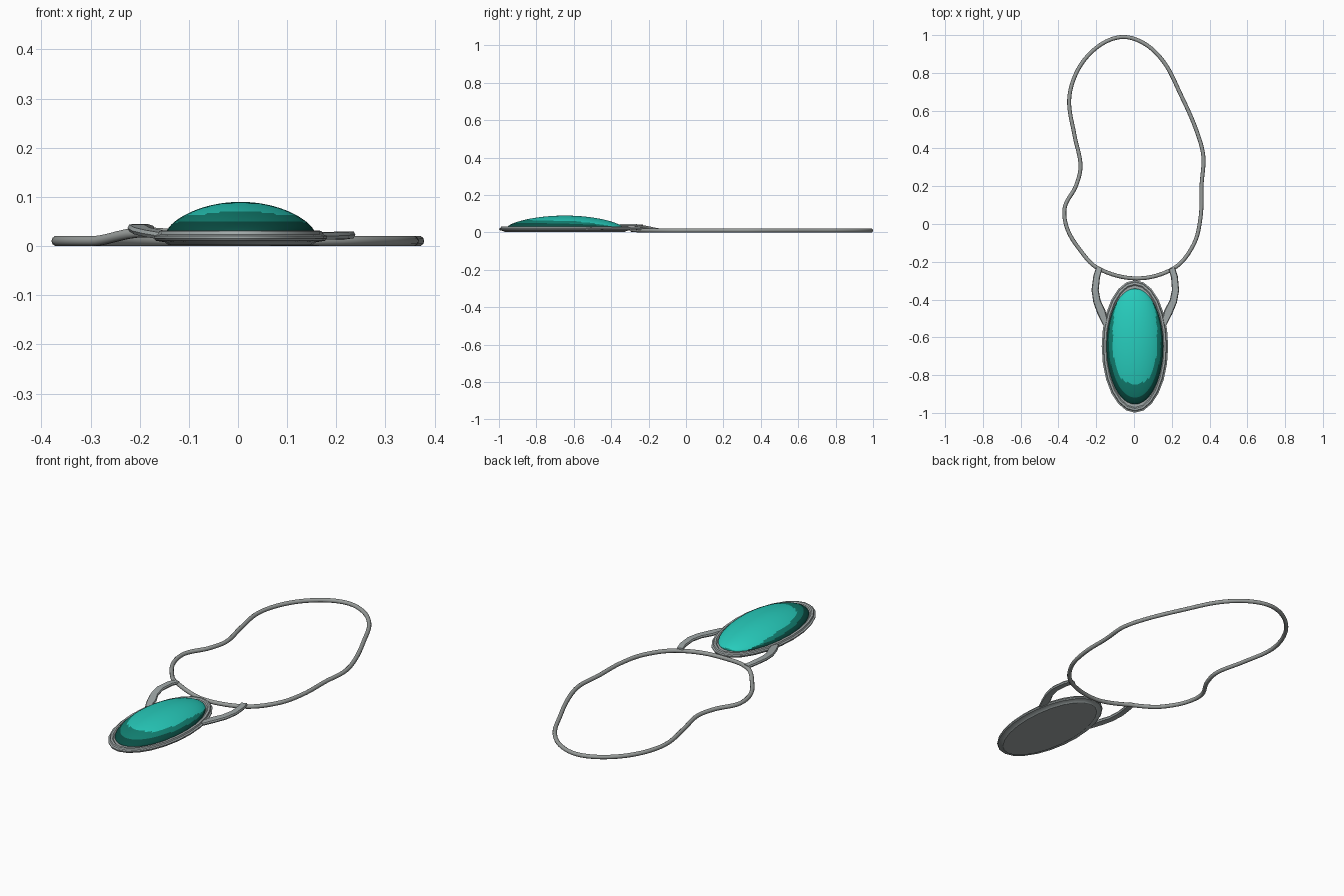
import bpy, bmesh, math
from mathutils import Vector

if "Cube" in bpy.data.objects:
    bpy.data.objects.remove(bpy.data.objects["Cube"])


def material(name, rgb):
    m = bpy.data.materials.new(name)
    m.diffuse_color = (*rgb, 1)
    m.use_nodes = True
    m.node_tree.nodes["Principled BSDF"].inputs["Base Color"].default_value = m.diffuse_color
    return m


STEEL = material("pale steel", (0.36, 0.40, 0.40))
CORD = material("grey cord", (0.31, 0.33, 0.32))
LIGHT = material("bright teal", (0.02, 0.60, 0.50))
MID = material("deep green", (0.006, 0.22, 0.17))
DARK = material("dark green", (0.003, 0.075, 0.058))

CX, CY = 0.005, -0.648      # pendant centre


def finish(name, bm, mats, angle=35):
    bmesh.ops.recalc_face_normals(bm, faces=bm.faces)
    me = bpy.data.meshes.new(name)
    bm.to_mesh(me)
    bm.free()
    for m in mats:
        me.materials.append(m)
    ob = bpy.data.objects.new(name, me)
    bpy.context.collection.objects.link(ob)
    bpy.ops.object.select_all(action='DESELECT')
    ob.select_set(True)
    bpy.context.view_layer.objects.active = ob
    bpy.ops.object.shade_smooth_by_angle(angle=math.radians(angle))
    return ob


def oval_stack(bm, rings, n):
    """Skin a stack of ovals (half width, half length, z), capping both ends."""
    loops = []
    for a, b, z in rings:
        loops.append([bm.verts.new((CX + a * math.cos(2 * math.pi * i / n),
                                    CY + b * math.sin(2 * math.pi * i / n), z))
                      for i in range(n)])
    for lo, hi in zip(loops, loops[1:]):
        for i in range(n):
            j = (i + 1) % n
            bm.faces.new((lo[i], lo[j], hi[j], hi[i]))
    bm.faces.new(loops[0])
    bm.faces.new(loops[-1])


# bezel: back plate, flange and stepped rim, as (inset, height)
profile = [(0.045, 0.002), (0.03, 0.002), (0.022, 0.008), (0.004, 0.011), (0, 0.016),
           (0, 0.021), (0.008, 0.024), (0.011, 0.031), (0.022, 0.032), (0.028, 0.027)]
bm = bmesh.new()
oval_stack(bm, [(0.176 - d, 0.351 - d, z) for d, z in profile], 24)
finish("bezel", bm, [STEEL], 30)

# domed stone with colour bands running out from the crown
bm = bmesh.new()
R = 26
rings = [(0.15, 0.306, 0.022)]
for k in range(R):
    r = math.cos(0.5 * math.pi * k / R)
    rings.append((0.15 * r, 0.306 * r, 0.03 + 0.06 * (1 - r * r) ** 0.7))
oval_stack(bm, rings, 72)
for f in bm.faces:
    c = f.calc_center_median()
    x = c.x - CX
    if abs(x / 0.117) ** 2.6 + abs((c.y + 0.597) / 0.25) ** 2.6 < 1:
        f.material_index = 0
    elif (x / 0.138) ** 2 + ((c.y + 0.628) / 0.287) ** 2 < 1:
        f.material_index = 1
    else:
        f.material_index = 2
finish("stone", bm, [LIGHT, MID, DARK], 60)


# flat arms joining the bezel to the cord: (x, y, z, width)
def arm(name, path, thick=0.014):
    bm = bmesh.new()
    sections = []
    for i, (x, y, z, w) in enumerate(path):
        a, b = path[max(i - 1, 0)], path[min(i + 1, len(path) - 1)]
        t = Vector((b[0] - a[0], b[1] - a[1], 0)).normalized()
        side = Vector((-t.y, t.x, 0)) * w / 2
        up = Vector((0, 0, thick / 2))
        c = Vector((x, y, z))
        sections.append([bm.verts.new(c + p) for p in
                         (side * 0.8 + up, side, side * 0.8 - up,
                          -side * 0.8 - up, -side, -side * 0.8 + up)])
    for s, e in zip(sections, sections[1:]):
        for i in range(6):
            j = (i + 1) % 6
            bm.faces.new((s[i], s[j], e[j], e[i]))
    bm.faces.new(sections[0])
    bm.faces.new(sections[-1])
    finish(name, bm, [STEEL], 25)


arm("left_arm", [(-0.185, -0.235, 0.034, 0.034), (-0.198, -0.28, 0.038, 0.036),
                 (-0.206, -0.35, 0.037, 0.038), (-0.196, -0.41, 0.031, 0.04),
                 (-0.173, -0.465, 0.026, 0.046), (-0.150, -0.53, 0.021, 0.03)])
arm("right_arm", [(0.200, -0.235, 0.020, 0.034), (0.214, -0.28, 0.022, 0.036),
                  (0.220, -0.35, 0.023, 0.038), (0.208, -0.41, 0.022, 0.04),
                  (0.182, -0.465, 0.021, 0.046), (0.158, -0.53, 0.020, 0.03)])

# cord: closed, irregular loop lying flat and lifting slightly at the left arm
points = [(-0.063, 0.99), (-0.19, 0.94), (-0.295, 0.82), (-0.343, 0.66), (-0.315, 0.47),
          (-0.283, 0.31), (-0.308, 0.20), (-0.366, 0.09), (-0.355, -0.02), (-0.295, -0.125),
          (-0.19, -0.235), (0.015, -0.288), (0.21, -0.235), (0.315, -0.11), (0.353, 0.04),
          (0.358, 0.21), (0.367, 0.36), (0.325, 0.51), (0.245, 0.69), (0.163, 0.85),
          (0.06, 0.952)]
cu = bpy.data.curves.new("cord", 'CURVE')
cu.dimensions = '3D'
cu.bevel_depth = 0.0105
cu.bevel_resolution = 3
cu.resolution_u = 8
sp = cu.splines.new('BEZIER')
sp.bezier_points.add(len(points) - 1)
sp.use_cyclic_u = True
n = len(points)
for i, p in enumerate(sp.bezier_points):
    x, y = points[i]
    z = {10: 0.028, 11: 0.012}.get(i, 0.0105)
    here = Vector((x, y, z))
    before, after = Vector(points[i - 1]), Vector(points[(i + 1) % n])
    t = (after - before).normalized()
    p.handle_left_type = p.handle_right_type = 'FREE'
    p.co = here
    din = (Vector((x, y)) - before).length / 3
    dout = (after - Vector((x, y))).length / 3
    p.handle_left = here - Vector((t.x, t.y, 0)) * din
    p.handle_right = here + Vector((t.x, t.y, 0)) * dout
cu.materials.append(CORD)
cord = bpy.data.objects.new("cord", cu)
bpy.context.collection.objects.link(cord)
bpy.ops.object.select_all(action='DESELECT')
cord.select_set(True)
bpy.context.view_layer.objects.active = cord
bpy.ops.object.convert(target='MESH')
bpy.ops.object.shade_smooth_by_angle(angle=math.radians(50))
